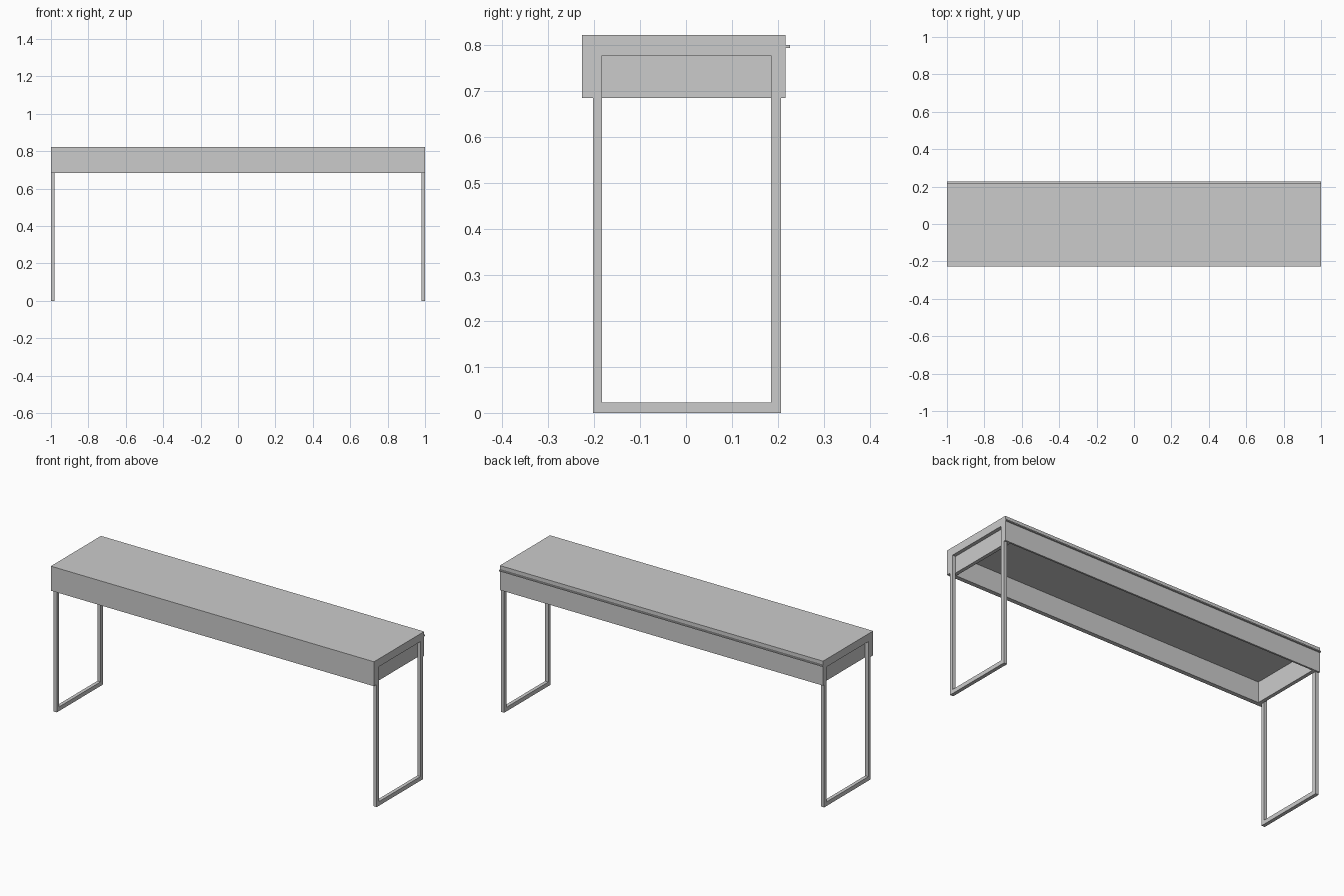
import bpy, bmesh

if "Cube" in bpy.data.objects:
    bpy.data.objects.remove(bpy.data.objects["Cube"])


def new_object(name, bm):
    bmesh.ops.recalc_face_normals(bm, faces=bm.faces)
    mesh = bpy.data.meshes.new(name)
    bm.to_mesh(mesh)
    bm.free()
    obj = bpy.data.objects.new(name, mesh)
    bpy.context.collection.objects.link(obj)
    return obj


def box(name, lo, hi):
    bm = bmesh.new()
    bmesh.ops.create_cube(bm, size=1)
    for v in bm.verts:
        for i in range(3):
            v.co[i] = lo[i] if v.co[i] < 0 else hi[i]
    return new_object(name, bm)


def ring_frame(name, x0, x1, outer, inner):
    """Rectangular frame in the YZ plane; outer and inner are (y0, y1, z0, z1)."""
    bm = bmesh.new()

    def loop(x, r):
        y0, y1, z0, z1 = r
        return [bm.verts.new((x, y, z))
                for y, z in ((y0, z0), (y1, z0), (y1, z1), (y0, z1))]

    loops = [loop(x0, outer), loop(x1, outer), loop(x1, inner), loop(x0, inner)]
    for a, b in zip(loops, loops[1:] + loops[:1]):
        for i in range(4):
            j = (i + 1) % 4
            bm.faces.new((a[i], a[j], b[j], b[i]))
    return new_object(name, bm)


def mirror_x(obj):
    obj.modifiers.new("Mirror", "MIRROR").use_axis[0] = True


BOTTOM, UNDER, TOP = 0.685, 0.80, 0.822
FRONT, BACK = -0.226, 0.217
LEG_FRONT, LEG_BACK = -0.202, 0.207

# Table top and long aprons
box("table_top", (-1, FRONT, UNDER), (1, BACK, TOP))
box("front_apron", (-1, FRONT, BOTTOM), (1, LEG_FRONT, UNDER))
box("back_apron", (-1, LEG_BACK, BOTTOM), (1, BACK, UNDER))

# Thin lip along the back
box("back_lip", (-1, BACK, 0.794), (1, 0.226, UNDER))

# End aprons, set in behind the leg frames
mirror_x(box("end_aprons", (0.96, LEG_FRONT, BOTTOM), (0.98, LEG_BACK, UNDER)))

# Closed rectangular leg frames, flush with the ends
mirror_x(ring_frame("leg_frames", 0.98, 1.0,
                    (LEG_FRONT, LEG_BACK, 0, UNDER),
                    (-0.183, 0.185, 0.023, 0.778)))
